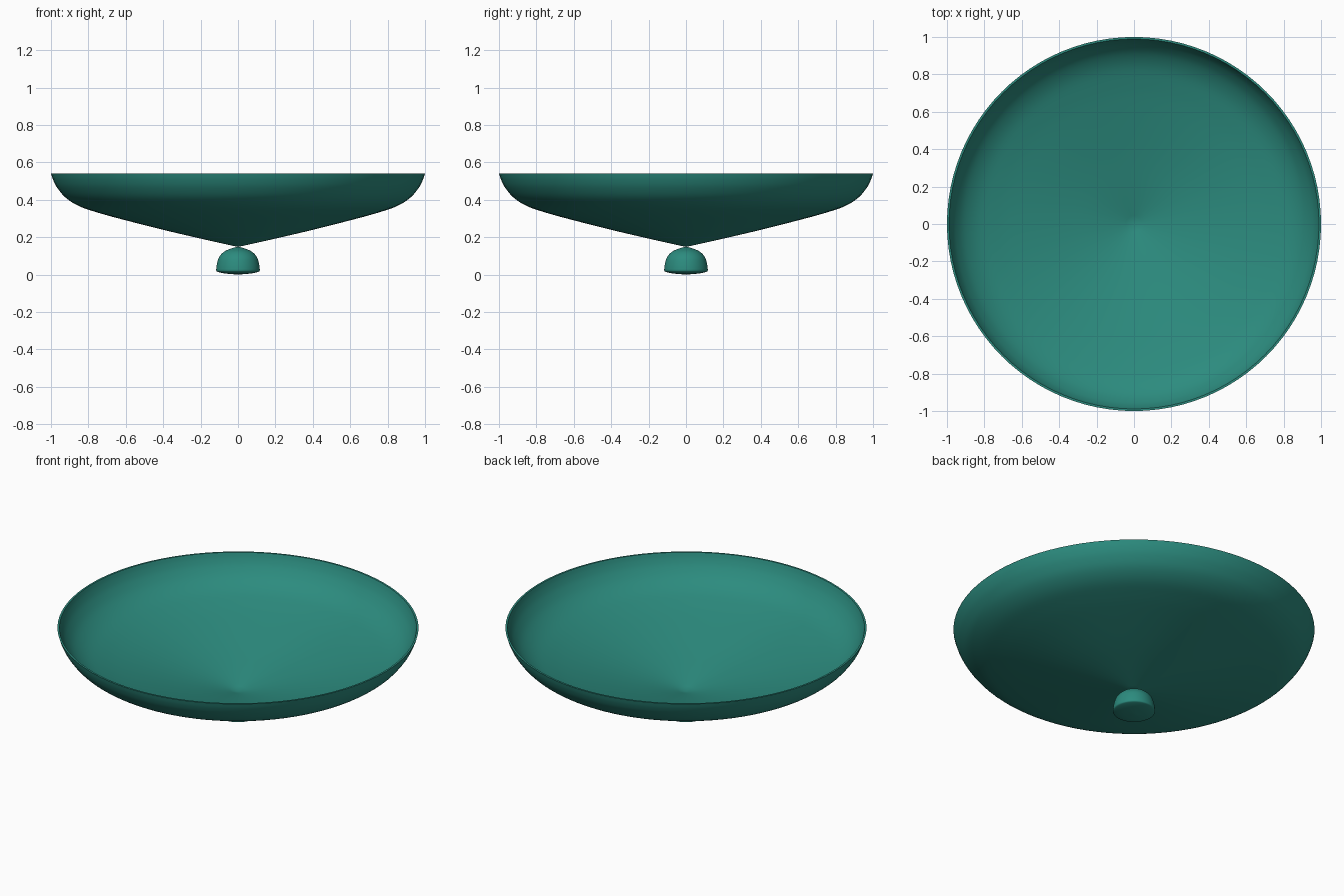
import bpy, bmesh, math
from mathutils import Vector

if "Cube" in bpy.data.objects:
    bpy.data.objects.remove(bpy.data.objects["Cube"])

teal = bpy.data.materials.new("teal_glaze")
teal.diffuse_color = (0.025, 0.26, 0.21, 1)
teal.use_nodes = True
teal.node_tree.nodes["Principled BSDF"].inputs["Base Color"].default_value = teal.diffuse_color


def smooth_path(pts, steps=4):
    """Catmull-Rom curve through the profile points."""
    p = [Vector(q) for q in pts]
    p = [2 * p[0] - p[1]] + p + [2 * p[-1] - p[-2]]
    out = []
    for a, b, c, d in zip(p, p[1:], p[2:], p[3:]):
        for i in range(steps):
            t = i / steps
            out.append(0.5 * (2 * b + (c - a) * t + (2 * a - 5 * b + 4 * c - d) * t ** 2
                              + (3 * b - a - 3 * c + d) * t ** 3))
    return out + [p[-2]]


def lathe(name, profile, segments=96):
    """Spin an (r, z) profile around the z axis."""
    bm = bmesh.new()
    verts = [bm.verts.new((max(r, 0), 0, z)) for r, z in profile]
    edges = [bm.edges.new(e) for e in zip(verts, verts[1:])]
    bmesh.ops.spin(bm, geom=verts + edges, cent=(0, 0, 0), axis=(0, 0, 1),
                   angle=2 * math.pi, steps=segments)
    bmesh.ops.remove_doubles(bm, verts=bm.verts, dist=0.0003)
    bmesh.ops.recalc_face_normals(bm, faces=bm.faces)
    mesh = bpy.data.meshes.new(name)
    bm.to_mesh(mesh)
    bm.free()
    mesh.materials.append(teal)
    obj = bpy.data.objects.new(name, mesh)
    bpy.context.collection.objects.link(obj)
    bpy.context.view_layer.objects.active = obj
    obj.select_set(True)
    bpy.ops.object.shade_smooth_by_angle(angle=math.radians(40))
    obj.select_set(False)
    return obj


# Shallow bowl: outer wall up to the rim, thin inner wall back to the point
outer = smooth_path([(0, 0.148), (0.18, 0.188), (0.39, 0.237), (0.63, 0.298), (0.755, 0.333),
                     (0.85, 0.366), (0.92, 0.41), (0.965, 0.462), (0.988, 0.505), (1.0, 0.541)])
inner = smooth_path([(0, 0.151), (0.18, 0.195), (0.39, 0.245), (0.63, 0.307), (0.75, 0.342),
                     (0.842, 0.375), (0.91, 0.418), (0.954, 0.467), (0.977, 0.508), (0.989, 0.541)])
lathe("bowl", outer + inner[::-1])

# Small domed foot touching the bowl at its tip
dome = smooth_path([(0, 0.149), (0.035, 0.14), (0.075, 0.122), (0.102, 0.092),
                    (0.113, 0.055), (0.117, 0.022)])
base = smooth_path([(0.117, 0.022), (0.11, 0.015), (0.07, 0.006), (0, 0.0)])
lathe("foot", dome + base[1:])
